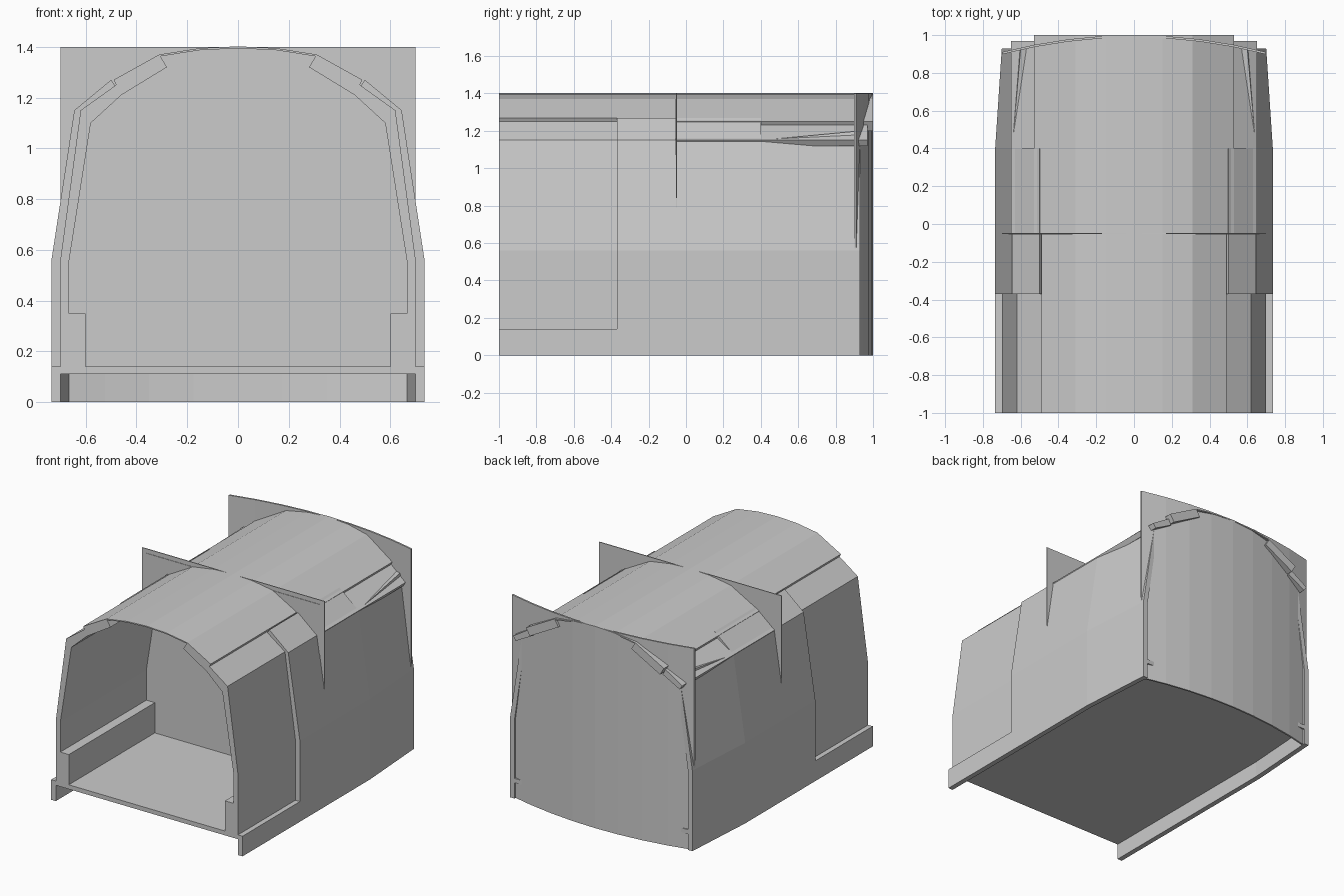
import bpy
import bmesh

cube = bpy.data.objects.get("Cube")
if cube:
    bpy.data.objects.remove(cube, do_unlink=True)

grey = bpy.data.materials.new("plain_grey")
grey.use_nodes = True
COLOUR = (0.6, 0.6, 0.6, 1)
grey.diffuse_color = COLOUR
grey.node_tree.nodes["Principled BSDF"].inputs["Base Color"].default_value = COLOUR


def loft(name, sections, axis="y", mirror=False):
    """Join closed outlines placed along an axis; cap both ends."""
    bm = bmesh.new()
    rings = []
    for pos, outline in sections:
        if axis == "y":
            rings.append([bm.verts.new((a, pos, b)) for a, b in outline])
        else:
            rings.append([bm.verts.new((a, b, pos)) for a, b in outline])
    for r, s in zip(rings, rings[1:]):
        n = len(r)
        for i in range(n):
            j = (i + 1) % n
            bm.faces.new((r[i], r[j], s[j], s[i]))
    bm.faces.new(rings[0])
    bm.faces.new(rings[-1])
    bmesh.ops.recalc_face_normals(bm, faces=bm.faces)
    mesh = bpy.data.meshes.new(name)
    bm.to_mesh(mesh)
    bm.free()
    mesh.materials.append(grey)
    obj = bpy.data.objects.new(name, mesh)
    bpy.context.scene.collection.objects.link(obj)
    if mirror:
        obj.modifiers.new("Mirror", "MIRROR").use_mirror_merge = False
    return obj


def prism(name, outline, y0, y1, mirror=False):
    return loft(name, [(y0, outline), (y1, outline)], "y", mirror)


def rect(x0, x1, z0, z1):
    return [(x0, z0), (x1, z0), (x1, z1), (x0, z1)]


FRONT, DOOR, MID, TAPER, BACK = -1.0, -0.37, -0.05, 0.40, 0.93

# Floor, side skirts and benches
prism("floor", rect(-0.7, 0.7, 0.11, 0.14), FRONT, BACK)
prism("side_skirts", rect(0.7, 0.735, 0, 0.14), FRONT, DOOR, True)
prism("benches", rect(0.6, 0.68, 0.14, 0.35), FRONT, MID, True)

# Thin faceted roof skin
half = [(0.15, 1.395), (0.31, 1.37)]
upper = [(-x, z) for x, z in reversed(half)] + [(0, 1.402)] + half
lower = [(x, z - 0.008) for x, z in reversed(upper)]
prism("roof_skin", upper + lower, FRONT, 1.0)

# Thick roof edges and sloping shoulders
prism("front_roof_edges", [(0.31, 1.37), (0.49, 1.27), (0.46, 1.21), (0.28, 1.32)],
      FRONT, MID, True)
prism("rear_roof_edges", [(0.31, 1.37), (0.53, 1.25), (0.50, 1.20), (0.28, 1.32)],
      MID, 1.0, True)
prism("front_shoulders", [(0.48, 1.25), (0.62, 1.15), (0.58, 1.10), (0.46, 1.21)],
      FRONT, MID, True)
prism("rear_shoulders", [(0.52, 1.23), (0.65, 1.15), (0.63, 1.12), (0.50, 1.19)],
      MID, 0.97, True)

# Side walls of the open front bay
prism("front_walls", [(0.7, 0.14), (0.7, 0.56), (0.62, 1.15), (0.58, 1.10),
                      (0.665, 0.56), (0.665, 0.14)], FRONT, MID, True)

# Raised centre panels folding over the shoulder
prism("centre_panels", [(0.735, 0), (0.735, 0.56), (0.645, 1.15), (0.5, 1.27),
                        (0.48, 1.24), (0.61, 1.13), (0.7, 0.56), (0.7, 0)],
      DOOR, TAPER, True)

# Tapering rear side walls
loft("rear_walls", [
    (TAPER, [(0.735, 0), (0.735, 0.56), (0.645, 1.15), (0.61, 1.14), (0.7, 0.56), (0.7, 0)]),
    (BACK, [(0.7, 0), (0.7, 0.56), (0.6, 1.2), (0.57, 1.2), (0.665, 0.56), (0.665, 0)]),
], "y", True)

# Square partition standing through the roof
prism("partition", rect(-0.7, 0.7, 0.12, 1.4), MID - 0.003, MID + 0.003)
prism("partition_panel", rect(-0.665, 0.665, 0.14, 1.37), MID - 0.006, MID - 0.003)

# Bowed end wall
steps = [i / 4 for i in range(-4, 5)]
outer = [(0.7 * t, 1.0 - 0.09 * t * t) for t in steps]
inner = [(x, y - 0.012) for x, y in reversed(outer)]
loft("bowed_end_wall", [(0, outer + inner), (1.4, outer + inner)], "z")
